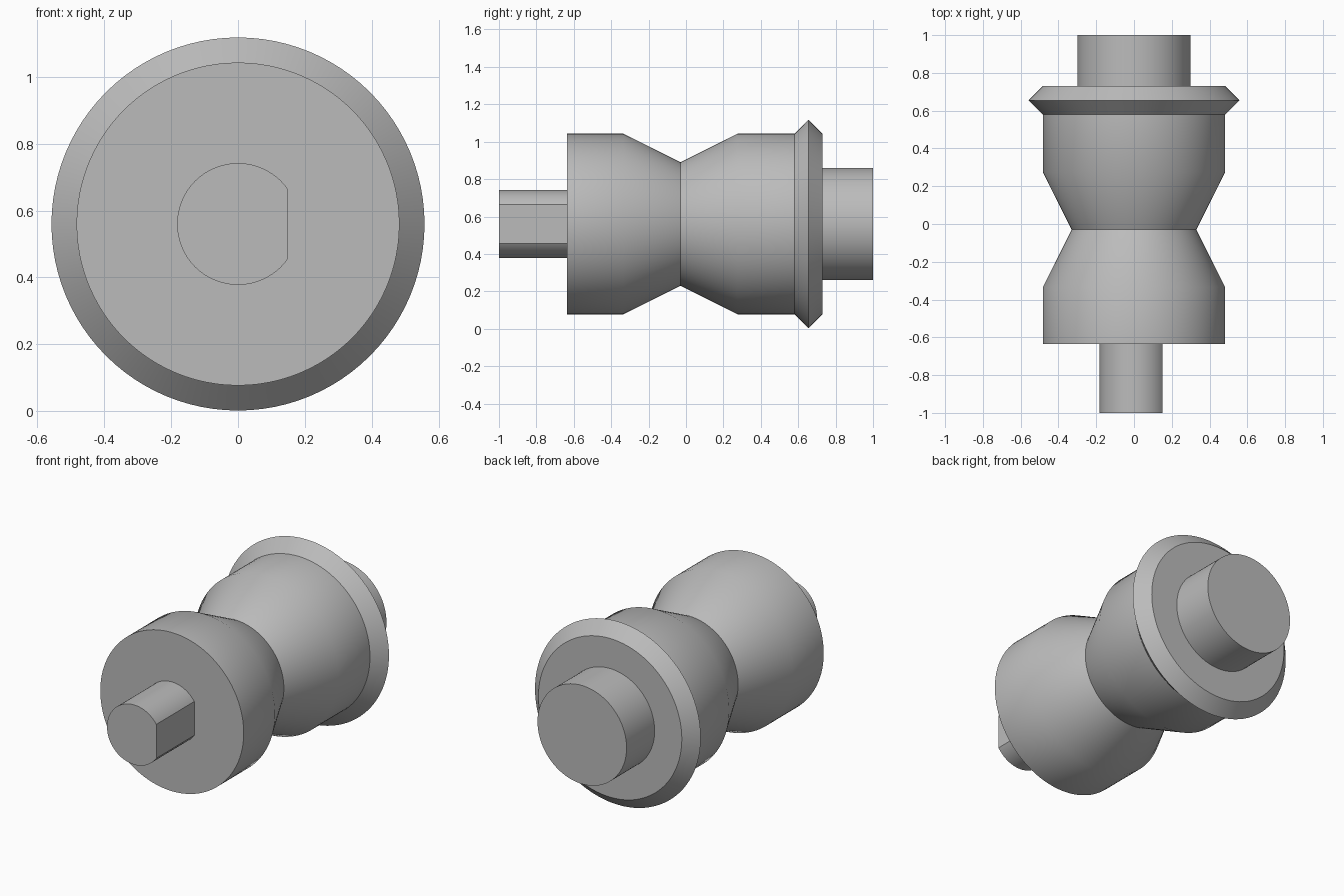
import bpy
import math

SEGMENTS = 96
AXIS_Z = 0.56

cube = bpy.data.objects.get("Cube")
if cube:
    bpy.data.objects.remove(cube, do_unlink=True)

steel = bpy.data.materials.new("plain grey")
steel.use_nodes = True
GREY = (0.5, 0.5, 0.5, 1)
steel.diffuse_color = GREY
steel.node_tree.nodes["Principled BSDF"].inputs["Base Color"].default_value = GREY


def circle(radius):
    """Full round section in the x-z plane."""
    return [(radius * math.cos(a), radius * math.sin(a))
            for a in (math.tau * i / SEGMENTS for i in range(SEGMENTS))]


def flatted(radius, flat_x):
    """Round section with one flat cut on the +x side."""
    start = math.acos(flat_x / radius)
    sweep = math.tau - 2 * start
    return [(radius * math.cos(start + sweep * i / SEGMENTS),
             radius * math.sin(start + sweep * i / SEGMENTS))
            for i in range(SEGMENTS + 1)]


def loft(name, sections):
    """Skin a list of (y, section) rings and cap both ends."""
    n = len(sections[0][1])
    verts = [(x, y, z) for y, ring in sections for x, z in ring]
    faces = [list(range(n)),
             list(reversed(range(len(verts) - n, len(verts))))]
    for k in range(len(sections) - 1):
        for i in range(n):
            j = (i + 1) % n
            a, b = k * n, (k + 1) * n
            faces.append([a + j, a + i, b + i, b + j])
    mesh = bpy.data.meshes.new(name)
    mesh.from_pydata(verts, [], faces)
    mesh.materials.append(steel)
    obj = bpy.data.objects.new(name, mesh)
    obj.location.z = AXIS_Z
    bpy.context.collection.objects.link(obj)
    bpy.ops.object.select_all(action="DESELECT")
    obj.select_set(True)
    bpy.context.view_layer.objects.active = obj
    bpy.ops.object.shade_smooth_by_angle(angle=math.radians(30))


# Waisted roller with the ridged flange at its rear
profile = [(-0.635, 0.483), (-0.335, 0.483), (-0.03, 0.33), (0.275, 0.483),
           (0.58, 0.483), (0.655, 0.558), (0.73, 0.483)]
loft("roller_body", [(y, circle(r)) for y, r in profile])

# Front drive shaft with a flat
loft("front_shaft", [(y, flatted(0.182, 0.15)) for y in (-1, -0.635)])

# Plain rear shaft
loft("rear_shaft", [(y, circle(0.3)) for y in (0.73, 1)])
